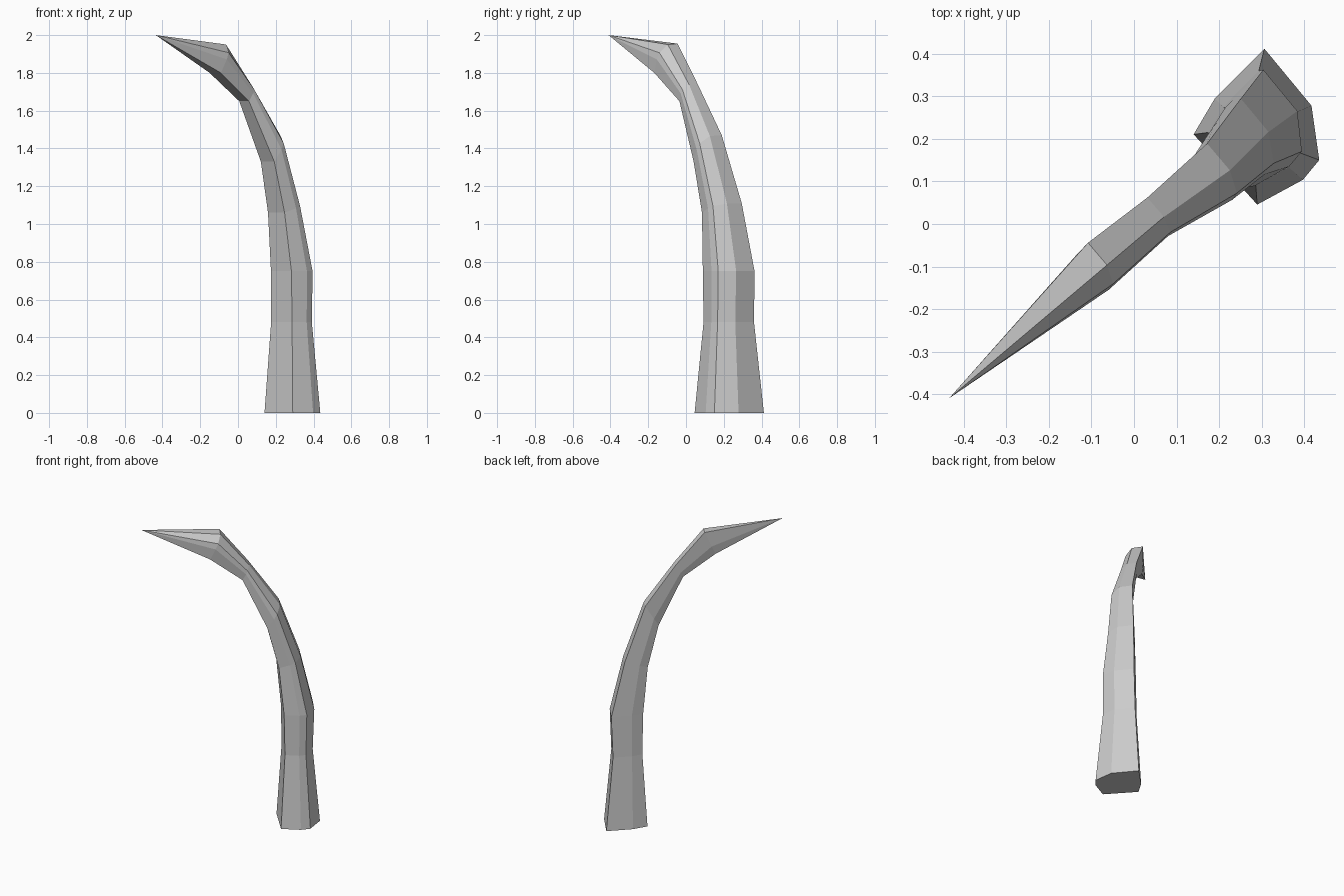
import bpy, bmesh
from mathutils import Vector

cube = bpy.data.objects.get("Cube")
if cube:
    bpy.data.objects.remove(cube, do_unlink=True)

# Plain grey material
grey = bpy.data.materials.new("plain grey")
grey.use_nodes = True
colour = (0.6, 0.6, 0.6, 1.0)
grey.diffuse_color = colour
grey.node_tree.nodes["Principled BSDF"].inputs["Base Color"].default_value = colour

# The horn bends in one upright diagonal plane
OUT = Vector((0.74, 0.67, 0))
SIDE = Vector((0.67, -0.74, 0))
TIP = Vector((-0.435, -0.41, 2.0))

# Seven-sided cross-section: (inner to outer, side to side), both 0 to 1
SECTION = [(1, 0), (.97, .6), (.69, .97), (.46, 1), (0, .9), (0, .13), (.36, .03)]

# Rings up the horn: outer reach, outer z, inner reach, inner z, side limits
RINGS = [
    (.505, 0, .246, 0, -.10, .19),
    (.46, .48, .275, .48, -.07, .145),
    (.47, .75, .27, .75, -.065, .145),
    (.385, 1.11, .24, 1.06, -.05, .12),
    (.255, 1.47, .17, 1.33, -.025, .113),
    (.065, 1.74, .02, 1.65, -.025, .075),
    (-.11, 1.955, -.18, 1.80, -.04, .075),
]


def ring_points(s_out, z_out, s_in, z_in, low, high):
    for u, v in SECTION:
        reach = s_in + (s_out - s_in) * u
        z = z_in + (z_out - z_in) * u
        yield OUT * reach + SIDE * (low + (high - low) * v) + Vector((0, 0, z))


# Loft the rings, close the base and taper to the tip
bm = bmesh.new()
rings = [[bm.verts.new(p) for p in ring_points(*r)] for r in RINGS]
n = len(SECTION)
for a, b in zip(rings, rings[1:]):
    for i in range(n):
        j = (i + 1) % n
        bm.faces.new((a[i], a[j], b[j], b[i]))
tip = bm.verts.new(TIP)
for i in range(n):
    bm.faces.new((rings[-1][i], rings[-1][(i + 1) % n], tip))
bm.faces.new(rings[0])
bmesh.ops.recalc_face_normals(bm, faces=bm.faces)

mesh = bpy.data.meshes.new("curved_horn")
bm.to_mesh(mesh)
bm.free()
mesh.materials.append(grey)
horn = bpy.data.objects.new("curved_horn", mesh)
bpy.context.collection.objects.link(horn)
